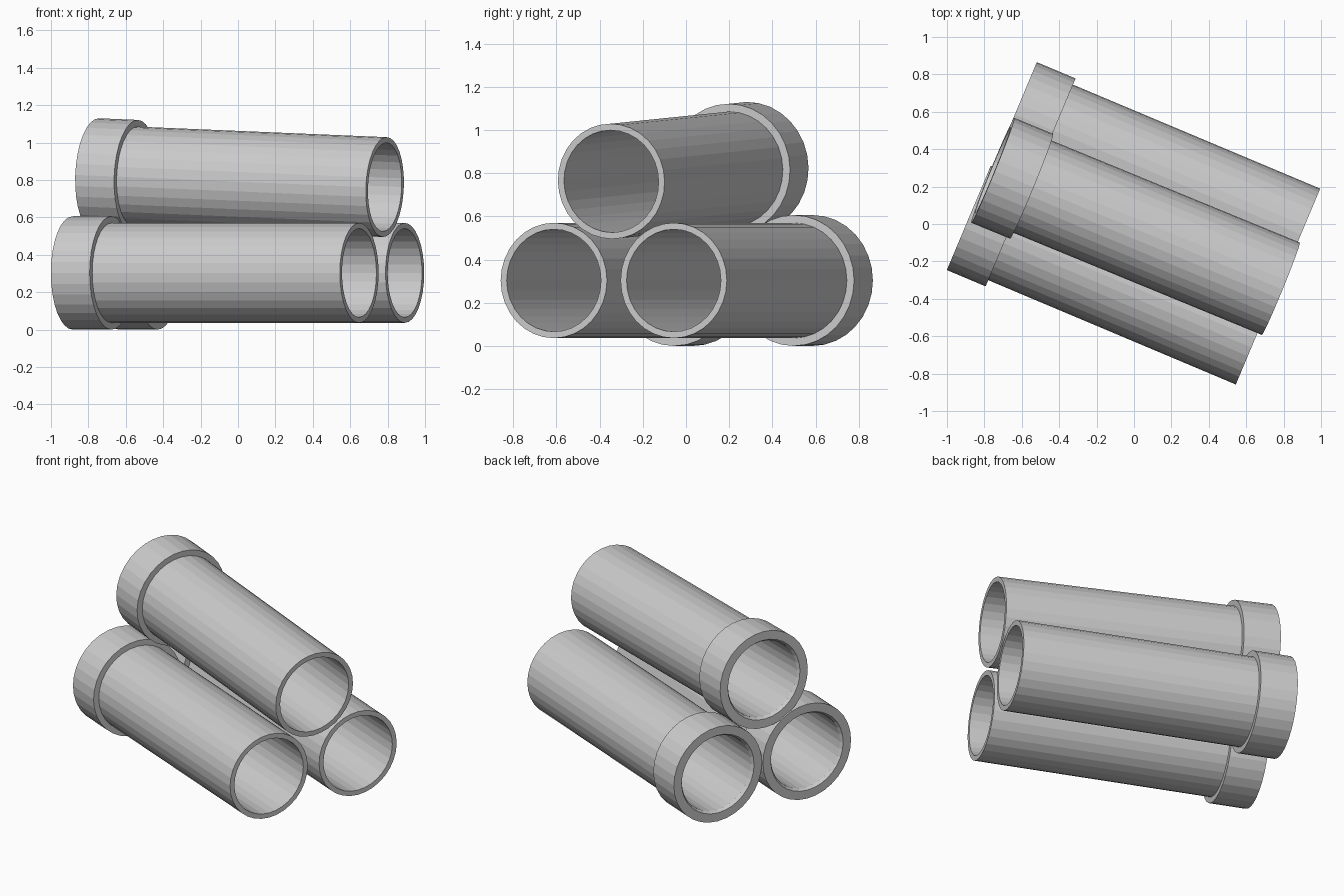
import bpy, bmesh, math
from mathutils import Vector

if "Cube" in bpy.data.objects:
    bpy.data.objects.remove(bpy.data.objects["Cube"])

SIDES = 32
R_OUT, R_IN, R_COLLAR = 0.267, 0.237, 0.303
COLLAR_LEN = 0.225
LIP = 0.018  # socket lip: shallow flare at the collar mouth


def pipe(name, start, end):
    """Hollow pipe with a socket collar at its start, lathed along its axis."""
    a, b = Vector(start), Vector(end)
    length = (b - a).length
    # closed wall section: (distance along axis, radius)
    section = [(0, R_COLLAR), (COLLAR_LEN, R_COLLAR), (COLLAR_LEN, R_OUT),
               (length, R_OUT), (length, R_IN), (LIP, R_IN), (0, R_IN + 0.012)]
    bm = bmesh.new()
    rings = []
    for h, r in section:
        rings.append([bm.verts.new((r * math.cos(2 * math.pi * i / SIDES),
                                    r * math.sin(2 * math.pi * i / SIDES), h))
                      for i in range(SIDES)])
    for k, ring in enumerate(rings):
        nxt = rings[(k + 1) % len(rings)]
        for i in range(SIDES):
            j = (i + 1) % SIDES
            bm.faces.new((ring[i], ring[j], nxt[j], nxt[i]))
    bmesh.ops.recalc_face_normals(bm, faces=bm.faces)
    mesh = bpy.data.meshes.new(name)
    bm.to_mesh(mesh)
    bm.free()
    obj = bpy.data.objects.new(name, mesh)
    bpy.context.collection.objects.link(obj)
    obj.location = a
    obj.rotation_euler = (b - a).to_track_quat('Z', 'Y').to_euler()
    return obj


# two pipes on the ground, touching at their collars
pipe("lower_pipe_front", (-0.883, 0.033, 0.303), (0.648, -0.612, 0.303))
pipe("lower_pipe_back", (-0.637, 0.586, 0.303), (0.892, -0.057, 0.303))
# third pipe resting on top, tipped slightly down at the plain end
pipe("upper_pipe", (-0.755, 0.287, 0.827), (0.785, -0.346, 0.762))
